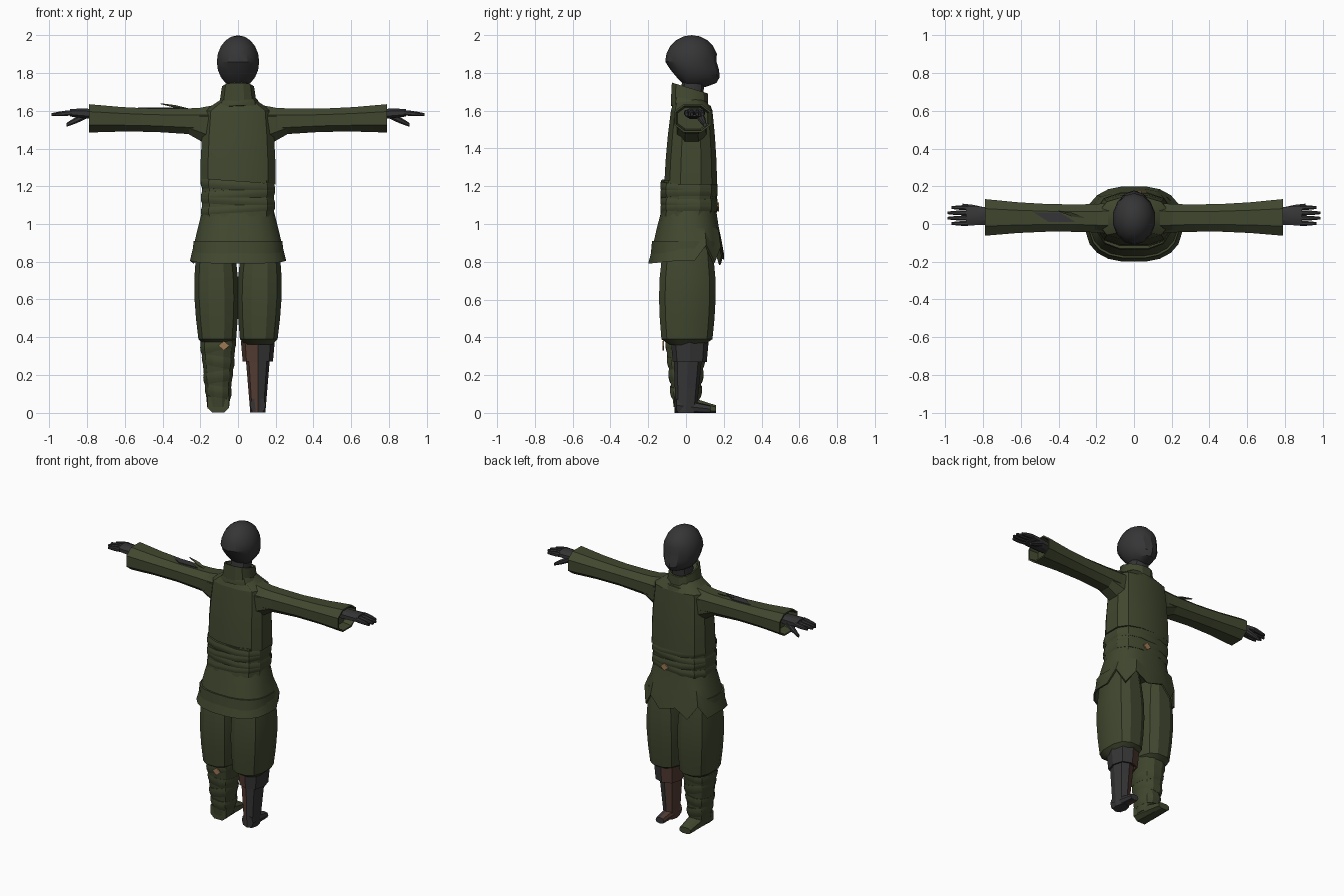
import bpy, bmesh, math
from mathutils import Vector

cube = bpy.data.objects.get("Cube")
if cube:
    bpy.data.objects.remove(cube, do_unlink=True)


def material(name, red, green, blue):
    mat = bpy.data.materials.new(name)
    mat.use_nodes = True
    mat.diffuse_color = (red, green, blue, 1)
    shader = mat.node_tree.nodes["Principled BSDF"]
    shader.inputs["Base Color"].default_value = mat.diffuse_color
    return mat


OLIVE = material("olive cloth", .052, .063, .028)
GREY = material("charcoal", .036, .036, .038)
BROWN = material("brown leather", .088, .045, .033)
TAN = material("tan skin", .34, .19, .09)


def finish(bm, name, *materials):
    bmesh.ops.recalc_face_normals(bm, faces=bm.faces)
    mesh = bpy.data.meshes.new(name)
    bm.to_mesh(mesh)
    bm.free()
    for mat in materials:
        mesh.materials.append(mat)
    part = bpy.data.objects.new(name, mesh)
    bpy.context.collection.objects.link(part)
    bpy.ops.object.select_all(action='DESELECT')
    part.select_set(True)
    bpy.context.view_layer.objects.active = part
    bpy.ops.object.shade_smooth_by_angle(angle=math.radians(28))


def rounded(angle, square):
    """Point on a softly squared unit circle."""
    return [math.copysign(abs(value) ** (2 / square), value)
            for value in (math.cos(angle), math.sin(angle))]


def tube(name, start, end, radii_start, radii_end, mat=OLIVE, bulge=0, steps=1, sides=12,
         square=2.4, tilt=(0, 0), hollow=0, warp=None, two_tone=False):
    """Tapered section between two points, with rings square to its main axis."""
    start, end = Vector(start), Vector(end)
    radii_start, radii_end = Vector(radii_start), Vector(radii_end)
    span = [abs(value) for value in end - start]
    across = [axis for axis in range(3) if axis != span.index(max(span))]
    offset = 0 if two_tone else math.pi / sides
    fit = 1 / rounded(offset, square)[0]
    bm = bmesh.new()
    rings = []
    for step in range(steps + 1):
        along = step / steps
        swell = bulge * math.sin(math.pi * along)
        radii = radii_start.lerp(radii_end, along)
        ring = []
        for side in range(sides):
            point = start.lerp(end, along)
            unit = rounded(math.tau * side / sides + offset, square)
            for axis, radius, value in zip(across, radii, unit):
                point[axis] += (radius + swell) * value * fit
            point.z += tilt[0] * (point.x - start.x) + tilt[1] * (point.y - start.y)
            ring.append(bm.verts.new(point))
        rings.append(ring)
    for low, high in zip(rings, rings[1:]):
        for side in range(sides):
            bm.faces.new((low[side - 1], low[side], high[side], high[side - 1]))
    bm.faces.new(rings[0])
    cap = bm.faces.new(rings[-1])
    bmesh.ops.recalc_face_normals(bm, faces=bm.faces)
    if hollow:
        bmesh.ops.inset_region(bm, faces=[cap], thickness=.01)
        bmesh.ops.inset_region(bm, faces=[cap], thickness=.01, depth=-hollow)
    if warp:
        for vert in bm.verts:
            warp(vert.co)
    # The inner half of a two-tone part is brown
    if two_tone:
        for face in bm.faces:
            face.material_index = int(face.calc_center_median().x < start.x - .001)
        finish(bm, name, GREY, BROWN)
    else:
        finish(bm, name, mat)


def patch(name, center, reach, rise, depth, mat):
    """Thin diamond-shaped plate."""
    center, reach, rise = Vector(center), Vector(reach), Vector(rise)
    bm = bmesh.new()
    corners = (center + reach, center + rise, center - reach, center - rise)
    face = bm.faces.new([bm.verts.new(corner) for corner in corners])
    made = bmesh.ops.extrude_face_region(bm, geom=[face])["geom"]
    top = [item for item in made if isinstance(item, bmesh.types.BMVert)]
    bmesh.ops.translate(bm, verts=top, vec=depth)
    finish(bm, name, mat)


# Head: a ball with a tucked nape, a full jaw and a masked lower face
bm = bmesh.new()
bmesh.ops.create_uvsphere(bm, u_segments=14, v_segments=10, radius=1)
for vert in bm.verts:
    x, y, z = vert.co
    low = min(z, 0)
    if y < 0:
        y *= 1 + low / 2
    else:
        y *= 1 + .9 * low * low
        if -.1 < z < .1:
            y *= .94
    vert.co = (x * .115, y * .14 + .03, z * .14 + 1.86)
finish(bm, "head", GREY)
tube("neck", (0, .02, 1.6), (0, .04, 1.76), (.06, .06), (.06, .06), GREY)

# Collar and the folded scarf beneath it
tube("collar", (0, .02, 1.62), (0, .02, 1.72), (.1, .1), (.085, .095),
     tilt=(0, -.3), hollow=.02)
tube("neck_fold", (0, .03, 1.6), (0, .03, 1.65), (.12, .11), (.1, .1),
     tilt=(.05, -.25), bulge=.005, steps=2)

# Jacket body and shoulders
tube("jacket", (0, .025, 1.21), (0, .03, 1.6), (.2, .14), (.18, .11),
     bulge=.005, steps=3, square=2.8)
tube("shoulders", (0, .03, 1.6), (0, .02, 1.66), (.18, .11), (.09, .08), square=2.8)

# Belt core and its crossing wraps
tube("belt", (0, .01, 1.04), (0, .02, 1.23), (.19, .145), (.19, .14), square=2.8)
for i in range(4):
    height = 1.08 + .04 * i
    slant = .07 * (-1) ** i
    tube(f"belt_wrap_{i}", (0, .015, height - .025), (0, .015, height + .025),
         (.19, .145), (.19, .145), bulge=.007, steps=3, square=2.8, tilt=(slant, slant / 3))


# Jacket skirt with a torn hem on the face side
def tear(point):
    if point.z < .9:
        point.z -= abs(point.y) / 10
        if point.y > .08:
            point.z += .04 + .05 * math.sin(60 * point.x)


tube("jacket_skirt", (0, .015, 1.07), (0, 0, .81), (.19, .145), (.255, .2),
     steps=3, sides=20, square=2.5, hollow=.1, warp=tear)

for side, tag in ((1, "left"), (-1, "right")):
    # Sleeve, hollow at the cuff, with a deeper armpit
    tube(tag + "_sleeve", (side * .1, .03, 1.54), (side * .79, .035, 1.56),
         (.08, .08), (.097, .075), bulge=-.016, steps=4, sides=8, hollow=.06)
    tube(tag + "_armpit", (side * .1, .03, 1.51), (side * .26, .03, 1.54),
         (.085, .125), (.07, .065), sides=8)
    # Hand
    tube(tag + "_palm", (side * .7, .04, 1.58), (side * .89, .045, 1.59),
         (.035, .025), (.052, .02), GREY, bulge=.004, steps=3, sides=8)
    for i in range(4):
        spread = i - 1.5
        y = .045 + .028 * spread
        tip = .99 - .01 * spread ** 2
        tube(f"{tag}_finger_{i}", (side * .88, y, 1.59), (side * tip, y, 1.58),
             (.013, .014), (.007, .008), GREY, bulge=.002, steps=3, sides=8)
    tube(tag + "_thumb", (side * .8, .07, 1.58), (side * .91, .1, 1.525),
         (.02, .02), (.008, .01), GREY, bulge=.003, steps=2, sides=8)
    # Baggy trouser leg, gathered at the hem
    tube(tag + "_trouser", (side * .12, .01, .94), (side * .11, .005, .39),
         (.09, .12), (.1, .135), bulge=.022, steps=5, square=2.6)
    tube(tag + "_trouser_hem", (side * .11, .005, .39), (side * .11, .005, .36),
         (.1, .135), (.07, .09), square=2.6)

# Right leg: wrapped calf and cloth shoe
tube("right_calf", (-.105, 0, .39), (-.105, 0, .03), (.095, .11), (.058, .065), steps=3)
for i in range(4):
    height = .35 - .08 * i
    width = .093 - .008 * i
    tube(f"calf_wrap_{i}", (-.105, 0, height + .03), (-.105, 0, height - .03),
         (width, width + .015), (width - .006, width + .006),
         bulge=.005, steps=3, tilt=(.15 * (-1) ** i, 0))
tube("right_shoe", (-.105, -.06, .055), (-.105, .16, .02), (.058, .055), (.04, .02),
     steps=2, sides=8, square=2.8)

# Left leg: two-tone tall boot with a wide cuff
tube("left_boot_shaft", (.105, .01, .3), (.105, 0, 0), (.065, .075), (.04, .055),
     steps=2, sides=8, two_tone=True)
tube("left_boot_cuff", (.105, .02, .38), (.105, .02, .27), (.09, .1), (.08, .09),
     sides=8, hollow=.01, two_tone=True)
tube("left_boot_foot", (.105, -.05, .04), (.105, .13, .02), (.042, .04), (.03, .02),
     steps=2, sides=8, square=2.8, two_tone=True)

# Slash on the right sleeve with a lifted flap
patch("sleeve_tear", (-.42, .035, 1.61), (.11, -.025, 0), (.03, .025, 0), (0, 0, .007), GREY)
patch("sleeve_flap", (-.33, .05, 1.62), (.08, -.02, -.015), (0, .01, .005), (0, 0, .005), OLIVE)

# Bare skin showing through worn cloth
patch("calf_skin_patch", (-.075, -.124, .355), (.03, 0, 0), (0, 0, .025), (0, .008, 0), TAN)
patch("belt_skin_patch", (.04, .168, 1.09), (.03, 0, 0), (0, 0, .025), (0, .008, 0), TAN)
